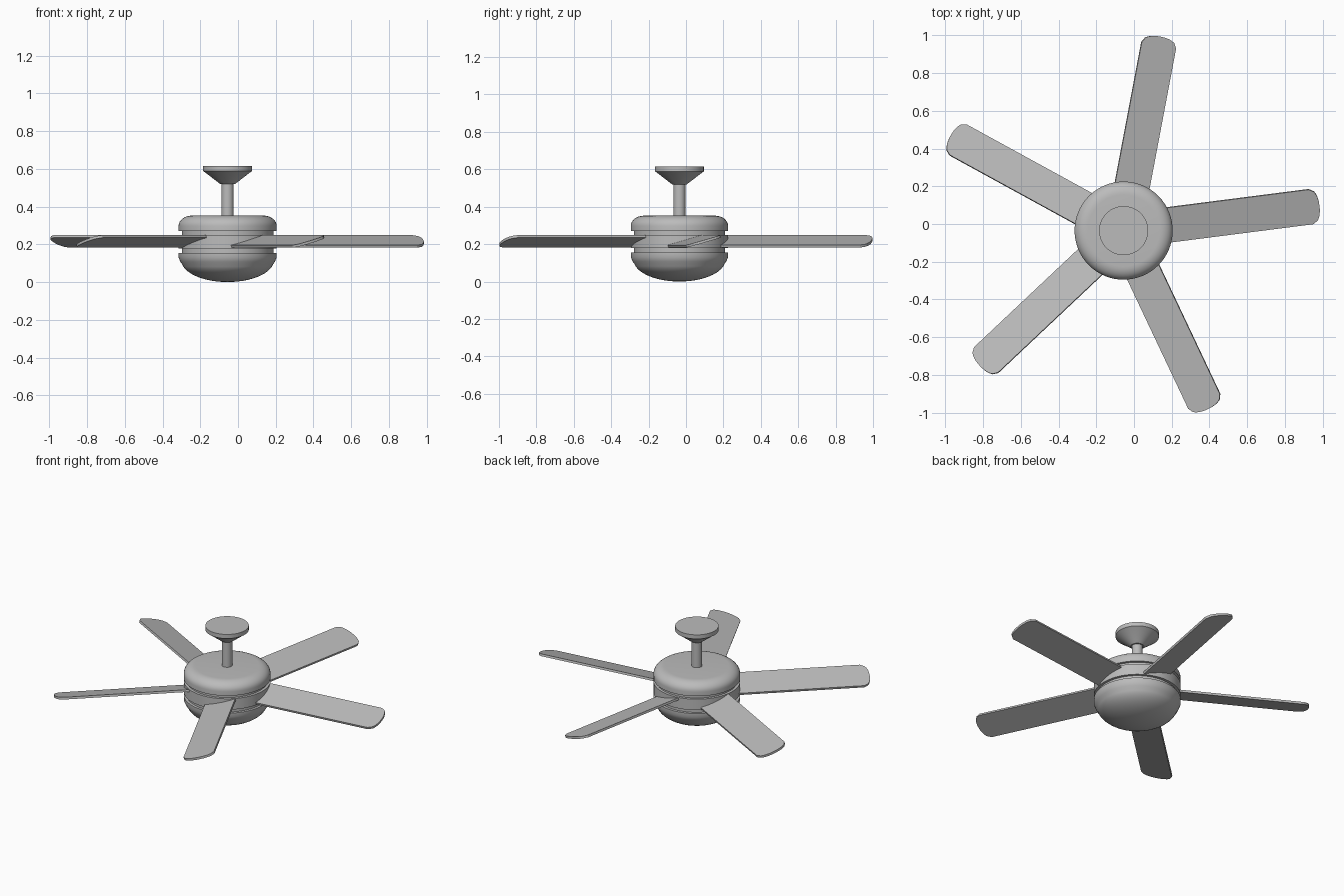
import bpy, bmesh, math
from mathutils import Matrix, Vector

if "Cube" in bpy.data.objects:
    bpy.data.objects.remove(bpy.data.objects["Cube"])

AXIS = Vector((-0.055, -0.035, 0))

grey = bpy.data.materials.new("plain grey")
grey.use_nodes = True
COLOUR = (0.5, 0.5, 0.5, 1)
grey.diffuse_color = COLOUR
grey.node_tree.nodes["Principled BSDF"].inputs["Base Color"].default_value = COLOUR


def finish(name, bm, smooth):
    bmesh.ops.recalc_face_normals(bm, faces=bm.faces)
    mesh = bpy.data.meshes.new(name)
    bm.to_mesh(mesh)
    bm.free()
    mesh.materials.append(grey)
    obj = bpy.data.objects.new(name, mesh)
    obj.location = AXIS
    bpy.context.collection.objects.link(obj)
    if smooth:
        bpy.ops.object.select_all(action='DESELECT')
        obj.select_set(True)
        bpy.context.view_layer.objects.active = obj
        bpy.ops.object.shade_smooth_by_angle(angle=math.radians(30))
    return obj


def lathe(name, profile, steps=64):
    """Spin a (radius, height) profile about the fan axis."""
    bm = bmesh.new()
    verts = [bm.verts.new((r, 0, z)) for r, z in profile]
    edges = [bm.edges.new(pair) for pair in zip(verts, verts[1:])]
    bmesh.ops.spin(bm, geom=verts + edges, cent=(0, 0, 0), axis=(0, 0, 1),
                   angle=math.tau, steps=steps)
    bmesh.ops.remove_doubles(bm, verts=bm.verts, dist=0.0005)
    finish(name, bm, True)


def arc(cr, cz, rad_r, rad_z, start, end, n=8):
    """Elliptical arc of profile points, angles in degrees."""
    angles = [math.radians(start + (end - start) * i / n) for i in range(n + 1)]
    return [(cr + rad_r * math.cos(a), cz + rad_z * math.sin(a)) for a in angles]


# Ceiling mount and hanging rod
lathe("ceiling_canopy", [(0, 0.615), (0.13, 0.615), (0.13, 0.588), (0.122, 0.583),
                         (0.04, 0.52), (0, 0.52)])
lathe("down_rod", [(0, 0.53), (0.032, 0.53), (0.032, 0.34), (0, 0.34)], 32)

# Motor housing: domed cap, drum between two grooves, lower bowl
lathe("motor_cap", [(0, 0.352)] + arc(0.19, 0.297, 0.07, 0.055, 90, 0)
      + [(0.26, 0.27), (0, 0.27)])
lathe("motor_core", [(0, 0.28), (0.243, 0.28), (0.243, 0.145), (0, 0.145)])
lathe("motor_drum", [(0, 0.25), (0.26, 0.25), (0.26, 0.178), (0, 0.178)])
lathe("lower_bowl", [(0, 0.155), (0.26, 0.155), (0.26, 0.13), (0.25, 0.107)]
      + arc(0, 0.115, 0.245, 0.115, -10, -90, 12))

# Five pitched blades with rounded tips
HALF, THICK, CORNER, BULGE = 0.096, 0.014, 1.0, 0.046
outline = [(0.2, HALF), (0.2, -HALF)]
for i in range(13):
    t = i / 6 - 1
    outline.append((CORNER + BULGE * math.sqrt(max(0, 1 - abs(t) ** 2.2)), HALF * t))

for k in range(5):
    bm = bmesh.new()
    face = bm.faces.new([bm.verts.new((x, y, -THICK / 2)) for x, y in outline])
    top = bmesh.ops.extrude_face_region(bm, geom=[face])["geom"]
    bmesh.ops.translate(bm, vec=(0, 0, THICK),
                        verts=[v for v in top if isinstance(v, bmesh.types.BMVert)])
    pose = (Matrix.Translation((0, 0, 0.215))
            @ Matrix.Rotation(math.radians(7.3 + 72 * k), 4, 'Z')
            @ Matrix.Rotation(math.radians(16), 4, 'X'))
    bmesh.ops.transform(bm, matrix=pose, verts=bm.verts)
    finish(f"blade_{k + 1}", bm, True)
